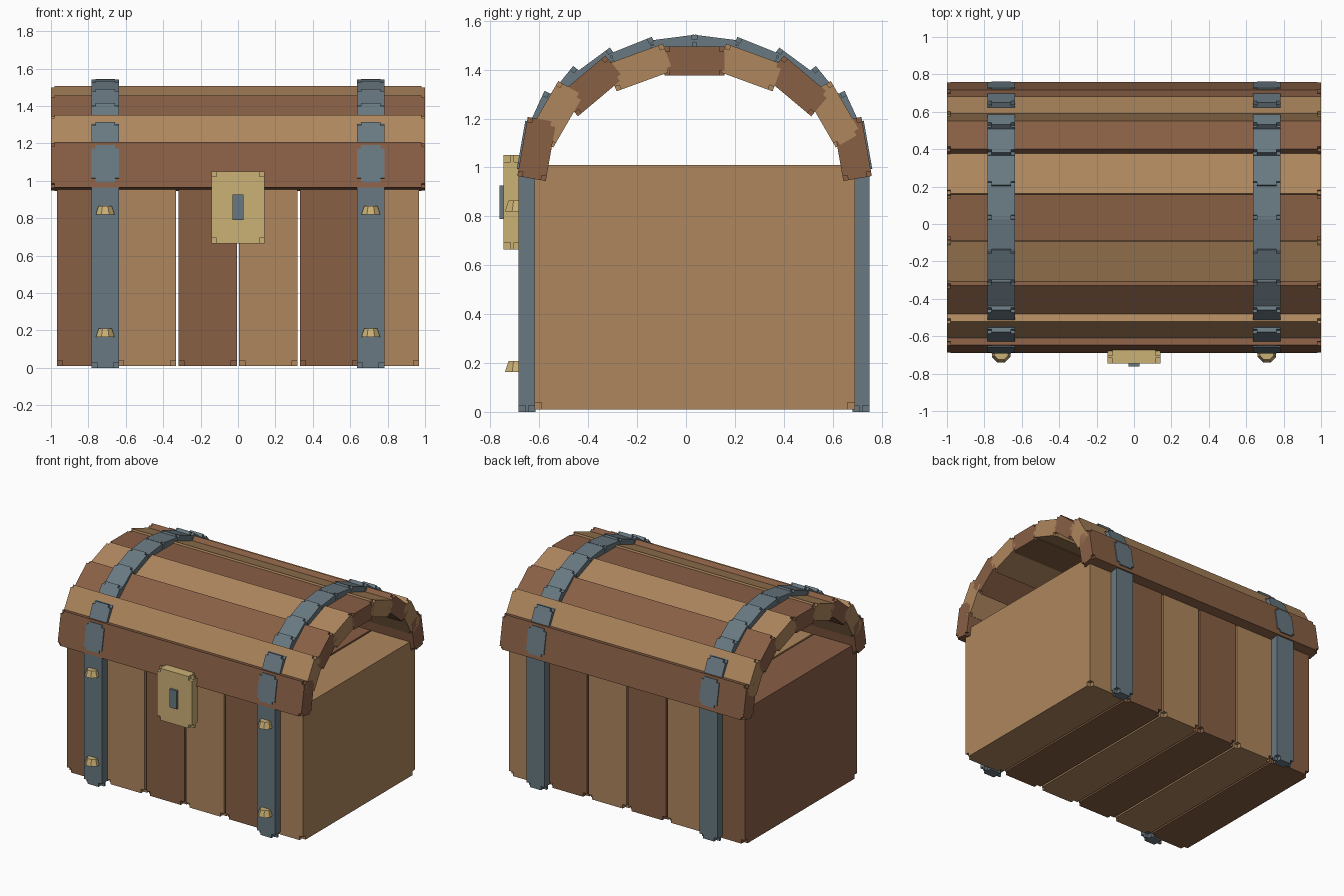
import bpy, bmesh
from math import sin, cos, radians
from mathutils import Matrix, Vector

if "Cube" in bpy.data.objects:
    bpy.data.objects.remove(bpy.data.objects["Cube"])


def material(name, rgb):
    m = bpy.data.materials.new(name)
    m.diffuse_color = (*rgb, 1)
    m.use_nodes = True
    m.node_tree.nodes["Principled BSDF"].inputs["Base Color"].default_value = m.diffuse_color
    return m


BROWN = material("dark_wood", (0.25, 0.115, 0.06))
TAN = material("light_wood", (0.42, 0.24, 0.11))
IRON = material("iron", (0.14, 0.19, 0.22))
BRASS = material("brass", (0.60, 0.44, 0.18))
CY = 0.035          # depth centre of the body and lid


def finish(bm, name, mat):
    bmesh.ops.recalc_face_normals(bm, faces=bm.faces)
    me = bpy.data.meshes.new(name)
    bm.to_mesh(me)
    bm.free()
    me.materials.append(mat)
    ob = bpy.data.objects.new(name, me)
    bpy.context.collection.objects.link(ob)
    return ob


def block(name, centre, size, mat, tilt=0, nick=0.03):
    """Box with small notched corners, tilted about x."""
    bm = bmesh.new()
    h = Vector(size) / 2
    n = min(nick, min(h) * 0.8)
    corner = {}
    for sx in (-1, 1):
        for sy in (-1, 1):
            for sz in (-1, 1):
                s = (sx, sy, sz)
                for k in range(8):      # bits mark the axes that step inward
                    p = [s[a] * (h[a] - (n if k >> a & 1 else 0)) for a in range(3)]
                    if k:
                        corner[s, k] = bm.verts.new(p)
                for a in range(3):      # three walls of the notch
                    b, c = 1 << (a + 1) % 3, 1 << (a + 2) % 3
                    w = 1 << a
                    bm.faces.new([corner[s, k] for k in (w, w | b, 7, w | c)])
    for a in range(3):                  # six sides
        b, c = (a + 1) % 3, (a + 2) % 3
        for sa in (-1, 1):
            loop = []
            for i, (sb, sc) in enumerate(((-1, -1), (1, -1), (1, 1), (-1, 1))):
                s = [0, 0, 0]
                s[a], s[b], s[c] = sa, sb, sc
                ks = [1 << c, 1 << b | 1 << c, 1 << b]
                loop += [corner[tuple(s), k] for k in (ks if i % 2 == 0 else ks[::-1])]
            bm.faces.new(loop)
    bm.transform(Matrix.Translation(centre) @ Matrix.Rotation(tilt, 4, 'X'))
    return finish(bm, name, mat)


# body planks, full depth
for i in range(6):
    block(f"body_plank_{i + 1}", (-0.8125 + 0.325 * i, CY, 0.51), (0.312, 1.31, 1.0),
          TAN if i % 2 else BROWN)


def arch(name, count, a, b, spread, size, mats, x=0):
    """Blocks set along an elliptical arch in the y-z plane."""
    for i in range(count):
        t = radians(-spread + 2 * spread * i / (count - 1))
        block(f"{name}_{i + 1}", (x, CY + a * sin(t), 1.0 + b * cos(t)), size,
              mats[i % len(mats)], -t, 0.02)


# lid planks
arch("lid_plank", 9, 0.655, 0.435, 80, (2.0, 0.245, 0.118), (BROWN, TAN))

for side, x in (("left", -0.71), ("right", 0.71)):
    # lid straps and upright body straps
    arch(f"{side}_lid_strap", 12, 0.695, 0.51, 80, (0.145, 0.2, 0.05), (IRON,), x)
    for end, y in (("front", -0.65), ("back", 0.715)):
        block(f"{side}_{end}_strap", (x, y, 0.5), (0.145, 0.07, 1.0), IRON)
    # brass studs
    for level, z in (("lower", 0.187), ("upper", 0.843)):
        bm = bmesh.new()
        bmesh.ops.create_cone(bm, cap_ends=True, segments=8, radius1=0.054,
                              radius2=0.038, depth=0.046,
                              matrix=Matrix.Translation((x, -0.69, z))
                              @ Matrix.Rotation(radians(22.5), 4, 'Z'))
        finish(bm, f"{side}_{level}_stud", BRASS)

# lock
block("lock_plate", (0, -0.71, 0.858), (0.285, 0.07, 0.385), BRASS)
block("keyhole", (0, -0.75, 0.858), (0.06, 0.024, 0.136), IRON, nick=0.005)
